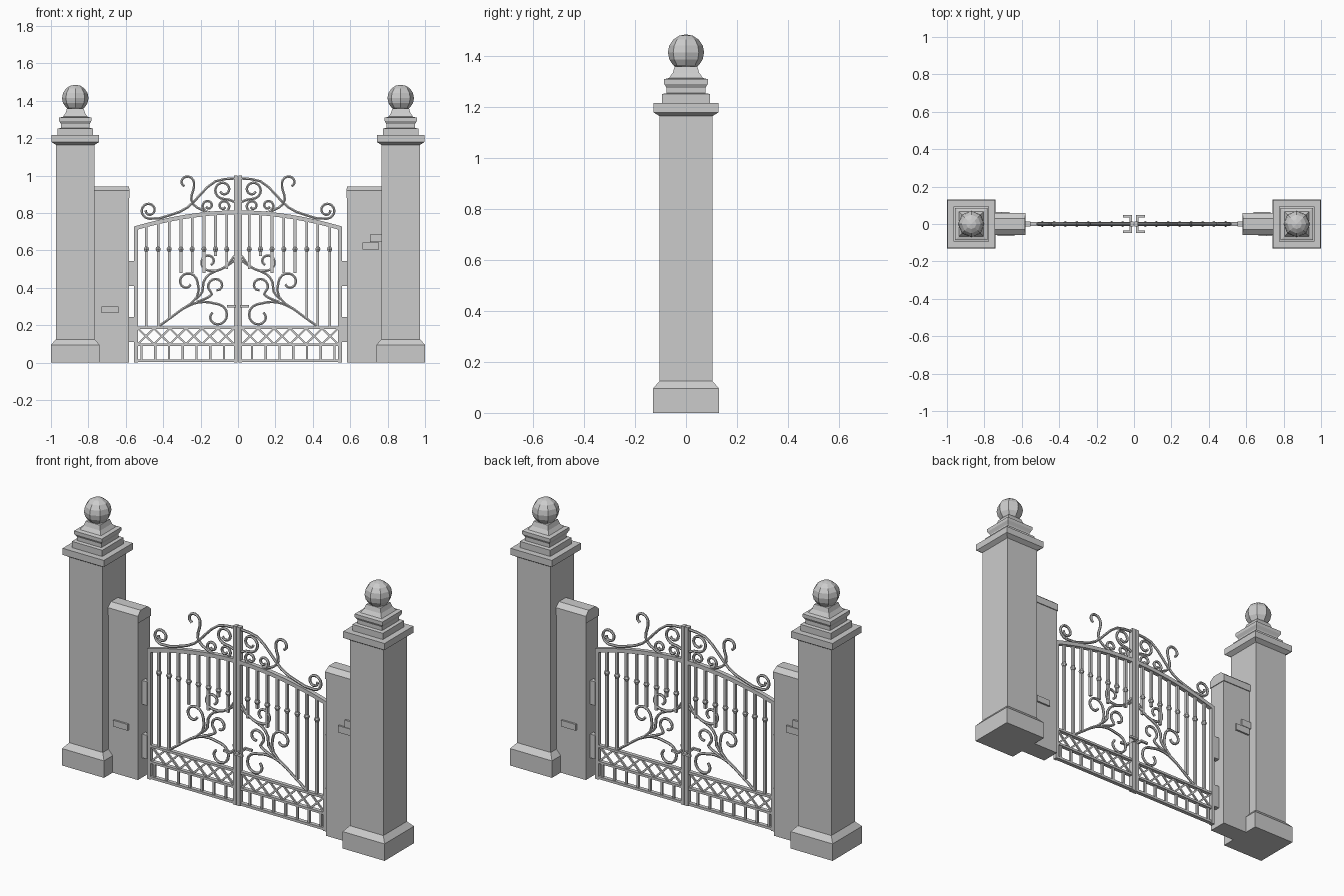
import bpy, bmesh, math
from mathutils import Matrix, Vector

if "Cube" in bpy.data.objects:
    bpy.data.objects.remove(bpy.data.objects["Cube"])


def finish(name, bm, mirror=True):
    bmesh.ops.recalc_face_normals(bm, faces=bm.faces)
    me = bpy.data.meshes.new(name)
    bm.to_mesh(me)
    bm.free()
    ob = bpy.data.objects.new(name, me)
    bpy.context.collection.objects.link(ob)
    if mirror:
        ob.modifiers.new("mirror", 'MIRROR').use_mirror_merge = False
    return ob


def box(bm, x0, x1, y0, y1, z0, z1):
    m = Matrix.Translation(((x0 + x1) / 2, (y0 + y1) / 2, (z0 + z1) / 2))
    bmesh.ops.create_cube(bm, size=1, matrix=m @ Matrix.Diagonal((x1 - x0, y1 - y0, z1 - z0, 1)))


def strut(bm, a, b, w, d):
    # square bar from a to b in the gate plane
    a, b = Vector((a[0], 0, a[1])), Vector((b[0], 0, b[1]))
    v = b - a
    rot = Matrix.Rotation(-math.atan2(v.z, v.x), 4, 'Y')
    m = Matrix.Translation((a + b) / 2) @ rot @ Matrix.Diagonal((v.length, d, w, 1))
    bmesh.ops.create_cube(bm, size=1, matrix=m)


def stack(bm, cx, profile):
    # rectangular rings (half x, half y, z) joined upwards
    rings = [[bm.verts.new((cx + sx * hx, sy * hy, z)) for sx, sy in
              ((-1, -1), (1, -1), (1, 1), (-1, 1))] for hx, hy, z in profile]
    for a, b in zip(rings, rings[1:]):
        for i in range(4):
            j = (i + 1) % 4
            bm.faces.new((a[i], a[j], b[j], b[i]))
    bm.faces.new(rings[0])
    bm.faces.new(rings[-1])


# stone pillars with stepped caps
bm = bmesh.new()
prof = [(.13, 0), (.13, .095), (.104, .125), (.104, 1.165), (.128, 1.18), (.128, 1.217),
        (.094, 1.217), (.094, 1.252), (.076, 1.255), (.076, 1.275), (.086, 1.292), (.086, 1.31),
        (.066, 1.315), (.052, 1.335), (.044, 1.36)]
stack(bm, .87, [(h, h, z) for h, z in prof])
finish("pillar", bm)

# ball finials
bm = bmesh.new()
bmesh.ops.create_uvsphere(bm, u_segments=8, v_segments=8, radius=.071,
                          matrix=Matrix.Translation((.87, 0, 1.415)))
finish("ball_finial", bm)

# low side walls with bevelled coping
bm = bmesh.new()
stack(bm, .68, [(.096, .053, 0), (.096, .053, .88), (.1, .058, .88), (.1, .058, .92), (.097, .03, .943)])
finish("side_wall", bm)

# raised bricks, the same when turned half round
bm = bmesh.new()
for s in (1, -1):
    for x0, x1, z0, z1 in ((-.73, -.64, .265, .3), (.665, .755, .605, .643), (.705, .775, .645, .685)):
        xa, xb = sorted((x0 * s, x1 * s))
        ya, yb = sorted((-.063 * s, -.04 * s))
        box(bm, xa, xb, ya, yb, z0, z1)
finish("raised_bricks", bm, False)


def arch(x):
    return .805 - .085 * (x / .55) ** 1.9


# gate leaf frame: stiles, rails and arched top
bm = bmesh.new()
box(bm, .002, .022, -.014, .014, 0, 1.0)
box(bm, .535, .555, -.012, .012, 0, .725)
for z0, z1 in ((.003, .017), (.09, .103), (.18, .193)):
    box(bm, .02, .54, -.011, .011, z0, z1)
N = 8
ring = []
for i in range(N + 1):
    x = .012 + (.555 - .012) * i / N
    z = arch(x)
    ring.append([bm.verts.new(c) for c in ((x, -.012, z - .012), (x, .012, z - .012),
                                           (x, .012, z + .01), (x, -.012, z + .01))])
for a, b in zip(ring, ring[1:]):
    for i in range(4):
        j = (i + 1) % 4
        bm.faces.new((a[i], a[j], b[j], b[i]))
bm.faces.new(ring[0])
bm.faces.new(ring[-1])
finish("gate_frame", bm)

# upright bars with knobs, and the short bars at the foot
bm = bmesh.new()
for x, z0 in ((.06, .5), (.12, .57), (.182, .48), (.245, .48), (.305, .48),
              (.368, .24), (.427, .19), (.49, .19)):
    box(bm, x - .007, x + .007, -.007, .007, z0, arch(x))
    bmesh.ops.create_uvsphere(bm, u_segments=6, v_segments=4, radius=.016,
                              matrix=Matrix.Translation((x, 0, .607)))
for i in range(7):
    x = .075 + .0735 * i
    box(bm, x - .006, x + .006, -.006, .006, .01, .095)
finish("gate_bars", bm)

# crossed lattice band
bm = bmesh.new()
w = .513 / 6
for i in range(6):
    x = .022 + w * i
    strut(bm, (x, .1), (x + w, .183), .01, .01)
    strut(bm, (x, .183), (x + w, .1), .01, .008)
finish("lattice", bm)


def spiral(cx, cz, r0, r1, a0, a1):
    n = max(2, round(abs(a1 - a0) / 45))
    pts = []
    for i in range(n + 1):
        t = i / n
        a, r = math.radians(a0 + (a1 - a0) * t), r0 + (r1 - r0) * t
        pts.append((cx + r * math.cos(a), cz + r * math.sin(a)))
    return pts


def scroll(name, pts, depth=.0075):
    cu = bpy.data.curves.new(name, 'CURVE')
    cu.dimensions = '3D'
    cu.bevel_depth, cu.bevel_resolution, cu.use_fill_caps = depth, 1, True
    cu.resolution_u = 2
    sp = cu.splines.new('BEZIER')
    sp.use_smooth = False
    sp.bezier_points.add(len(pts) - 1)
    for p, (x, z) in zip(sp.bezier_points, pts):
        p.co = (x, 0, z)
        p.handle_left_type = p.handle_right_type = 'AUTO'
    ob = bpy.data.objects.new(name, cu)
    bpy.context.collection.objects.link(ob)
    bpy.ops.object.select_all(action='DESELECT')
    ob.select_set(True)
    bpy.context.view_layer.objects.active = ob
    bpy.ops.object.convert(target='MESH')
    ob = bpy.context.object
    ob.modifiers.new("mirror", 'MIRROR').use_mirror_merge = False


# scrolls above the arch
scroll("crest_sweep", spiral(.475, .815, .018, .045, 360, -90) +
       [(.36, .79), (.27, .83), (.2, .9), (.12, .97), (.02, .985)])
scroll("crest_upper_scroll", spiral(.275, .962, .022, .04, -60, 180) +
       [(.24, .92), (.25, .87), (.22, .83), (.14, .8)])
scroll("crest_inner_scroll", [(.02, .86), (.05, .872)] + spiral(.078, .925, .048, .02, -70, 330))
scroll("crest_small_scroll_outer", spiral(.16, .84, .032, .012, -60, 330))
scroll("crest_small_scroll_inner", spiral(.078, .838, .034, .012, 240, -150))

# scrolls inside the leaf
scroll("leaf_outer_scroll", [(.43, .19), (.3, .285), (.22, .35)] +
       spiral(.272, .43, .056, .022, 180, -150))
scroll("leaf_lower_scroll", [(.3, .285), (.24, .315), (.18, .325)] +
       spiral(.115, .25, .068, .028, 80, 400))
scroll("leaf_upper_scroll", [(.02, .57), (.05, .53), (.09, .5)] +
       spiral(.155, .54, .048, .02, -90, 240))
scroll("leaf_middle_scroll", [(.225, .34), (.19, .38), (.185, .43), (.15, .475), (.09, .5), (.02, .545)])
scroll("leaf_inner_scroll", [(.22, .325), (.18, .34), (.145, .36)] +
       spiral(.115, .41, .05, .022, -60, 270))

# hinges
bm = bmesh.new()
for z0, z1 in ((.11, .243), (.41, .543)):
    box(bm, .553, .588, -.014, .014, z0, z1)
finish("hinges", bm)

# latch handles on both sides
bm = bmesh.new()
box(bm, .011, .023, -.045, .045, .296, .308)
for y in (-.041, .041):
    box(bm, .011, .06, y - .006, y + .006, .296, .308)
finish("latch_handles", bm)
